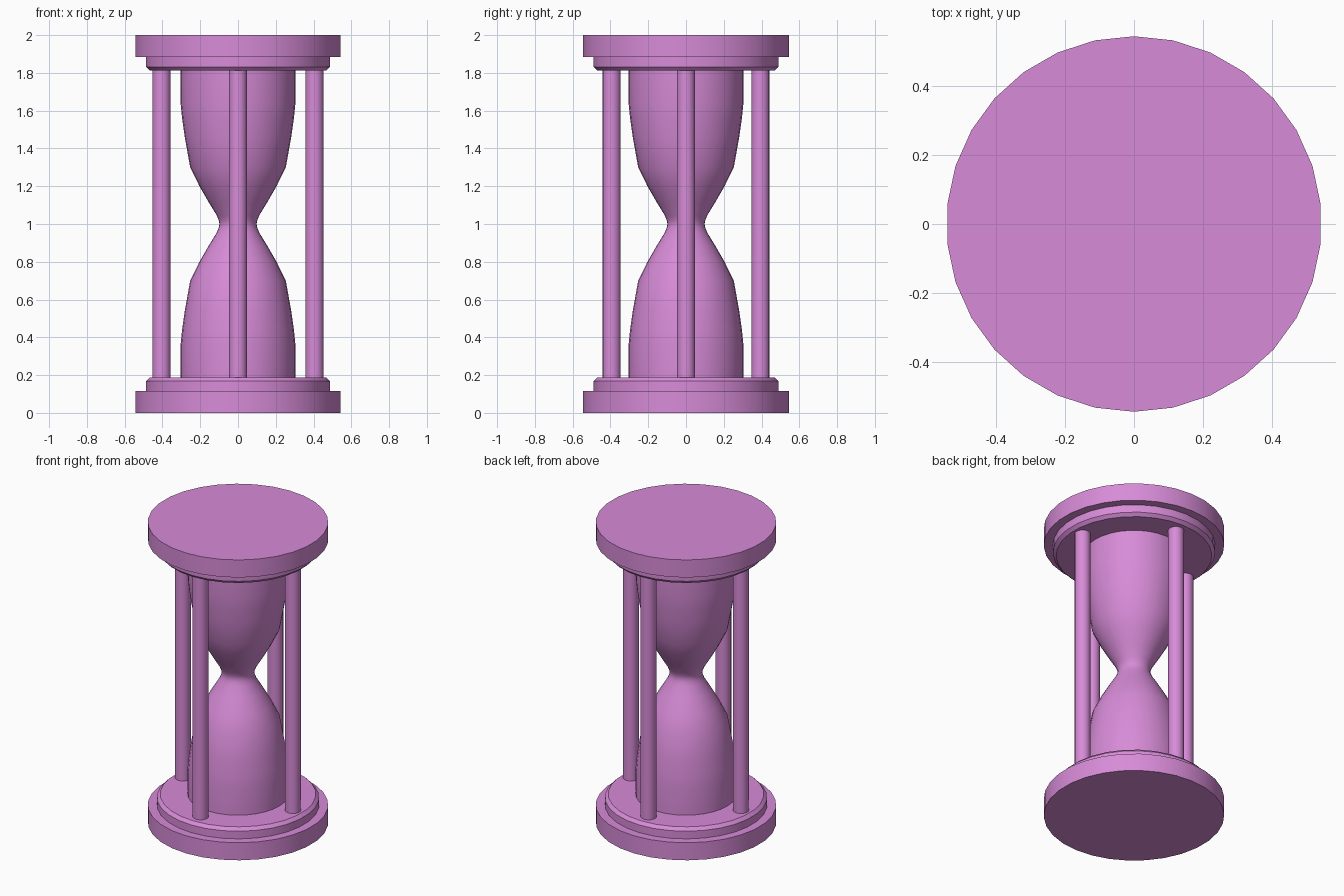
import bpy, bmesh, math

if "Cube" in bpy.data.objects:
    bpy.data.objects.remove(bpy.data.objects["Cube"])

orchid = bpy.data.materials.new("orchid")
orchid.diffuse_color = (0.68, 0.26, 0.68, 1)
orchid.use_nodes = True
orchid.node_tree.nodes["Principled BSDF"].inputs["Base Color"].default_value = orchid.diffuse_color


def lathe(name, profile, sides, phase=0.0, centre=(0, 0)):
    """Revolve a bottom-to-top (radius, z) profile about z and cap both ends."""
    bm = bmesh.new()
    rings = []
    for r, z in profile:
        angles = [phase + math.tau * i / sides for i in range(sides)]
        rings.append([bm.verts.new((r * math.cos(a), r * math.sin(a), z)) for a in angles])
    for low, high in zip(rings, rings[1:]):
        for i in range(sides):
            j = (i + 1) % sides
            bm.faces.new((low[i], low[j], high[j], high[i]))
    bm.faces.new(rings[0][::-1])
    bm.faces.new(rings[-1])
    mesh = bpy.data.meshes.new(name)
    bm.to_mesh(mesh)
    bm.free()
    mesh.materials.append(orchid)
    ob = bpy.data.objects.new(name, mesh)
    ob.location = (*centre, 0)
    bpy.context.collection.objects.link(ob)
    bpy.ops.object.select_all(action='DESELECT')
    ob.select_set(True)
    bpy.context.view_layer.objects.active = ob
    bpy.ops.object.shade_smooth_by_angle(angle=math.radians(30))
    return ob


def flip(profile):
    """Mirror a profile about the waist at z = 1."""
    return [(r, 2 - z) for r, z in reversed(profile)]


# Stepped, chamfered base and matching top
plate = [(0.545, 0), (0.545, 0.117), (0.49, 0.117), (0.49, 0.168), (0.47, 0.188)]
lathe("base_plate", plate, 30, math.pi / 2)
lathe("top_plate", flip(plate), 30, math.pi / 2)

# Glass with two bulbs and a narrow waist
bulb = [(0.304, 0.18), (0.304, 0.36), (0.296, 0.44), (0.282, 0.54), (0.253, 0.70),
        (0.204, 0.80), (0.152, 0.89), (0.112, 0.955), (0.102, 0.98)]
lathe("glass", bulb + [(0.098, 1.0)] + flip(bulb), 32)

# Four round posts
posts = {"right_post": (0.405, 0), "back_post": (0, 0.394),
         "left_post": (-0.405, 0), "front_post": (0, -0.394)}
for name, centre in posts.items():
    lathe(name, [(0.048, 0.18), (0.048, 1.82)], 16, 0, centre)
